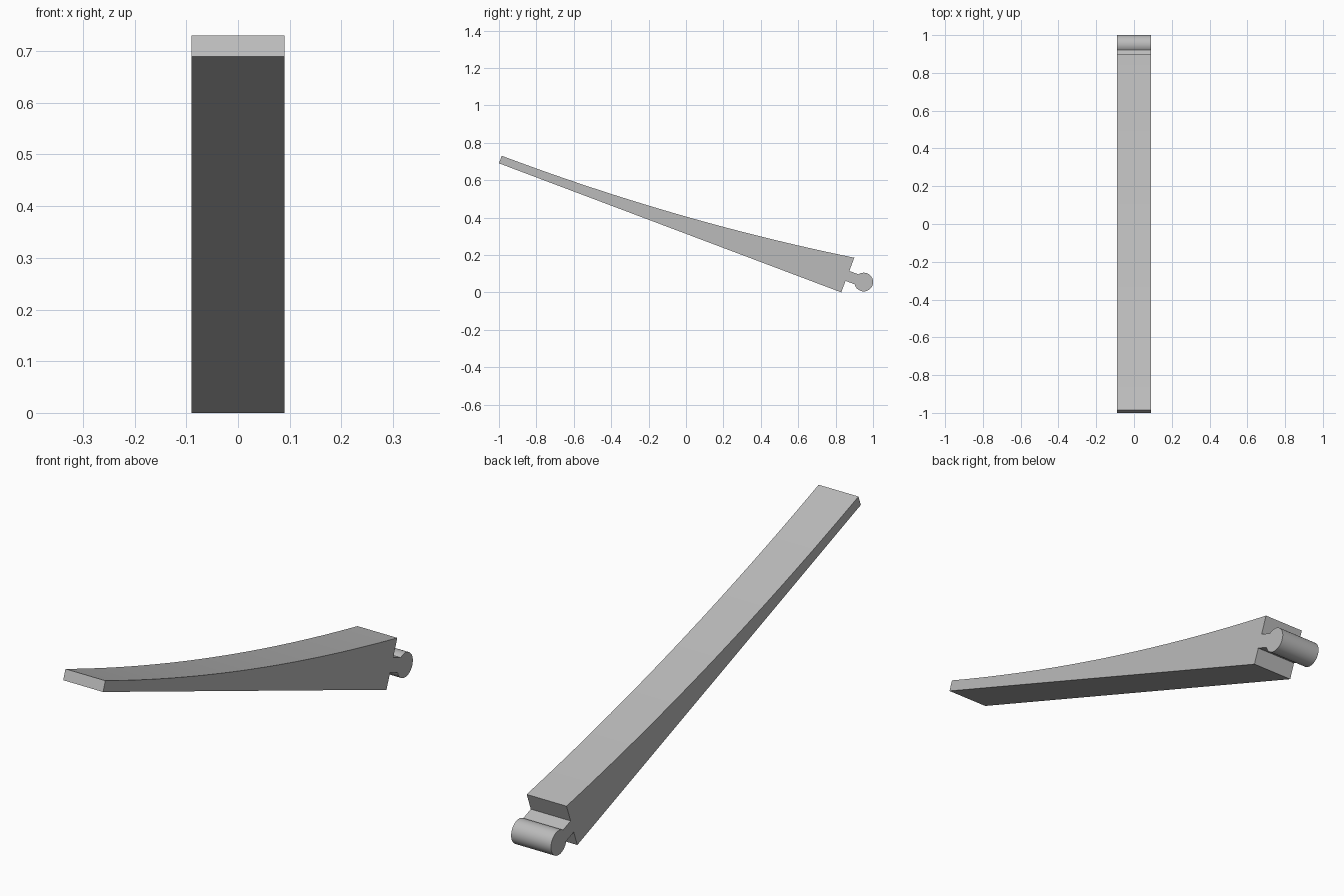
import bpy, bmesh, math
from mathutils import Vector

cube = bpy.data.objects.get("Cube")
if cube:
    bpy.data.objects.remove(cube, do_unlink=True)

HALF_WIDTH = 0.09
HEEL = Vector((0, 0.83, 0.0))                   # lower rear corner
TOE = Vector((0, -1.0, 0.69))                   # lower front corner
along = (HEEL - TOE).normalized()               # down the straight underside
across = Vector((0, -along.z, along.y))         # through the thickness
LENGTH = (HEEL - TOE).length
THIN, THICK = 0.043, 0.198                      # thickness at tip and root
NECK, BALL, BALL_U, MID = 0.0285, 0.05, 0.093, 0.094


def place(u, v):
    return HEEL + along * u + across * v


# Side profile: underside, neck and round connector, then the concave top
profile = [(-LENGTH, 0), (0, 0), (0, MID - NECK)]
start = math.pi - math.asin(NECK / BALL)
STEPS = 40
for i in range(STEPS + 1):
    a = -start + 2 * start * i / STEPS
    profile.append((BALL_U + BALL * math.cos(a), MID + BALL * math.sin(a)))
profile.append((0, MID + NECK))
rise = THICK - THIN
radius = (LENGTH ** 2 + rise ** 2) / (2 * rise)
CURVE = 32
for i in range(CURVE + 1):
    d = LENGTH * (1 - i / CURVE)
    profile.append((d - LENGTH, THIN + radius - math.sqrt(radius ** 2 - d ** 2)))

# Extrude the profile across the width
bm = bmesh.new()
verts = [bm.verts.new(place(u, v) - Vector((HALF_WIDTH, 0, 0))) for u, v in profile]
side = bm.faces.new(verts)
result = bmesh.ops.extrude_face_region(bm, geom=[side], use_keep_orig=True)
moved = [g for g in result["geom"] if isinstance(g, bmesh.types.BMVert)]
bmesh.ops.translate(bm, verts=moved, vec=(2 * HALF_WIDTH, 0, 0))
bmesh.ops.recalc_face_normals(bm, faces=bm.faces)
mesh = bpy.data.meshes.new("tapered_blade")
bm.to_mesh(mesh)
bm.free()

blade = bpy.data.objects.new("tapered_blade_with_connector", mesh)
bpy.context.collection.objects.link(blade)

# Plain grey material
grey = bpy.data.materials.new("light_grey")
grey.use_nodes = True
colour = (0.5, 0.5, 0.5, 1)
grey.diffuse_color = colour
grey.node_tree.nodes["Principled BSDF"].inputs["Base Color"].default_value = colour
mesh.materials.append(grey)

# Smooth the curved surfaces, keep the corners sharp
bpy.ops.object.select_all(action='DESELECT')
blade.select_set(True)
bpy.context.view_layer.objects.active = blade
bpy.ops.object.shade_smooth_by_angle(angle=math.radians(30))
